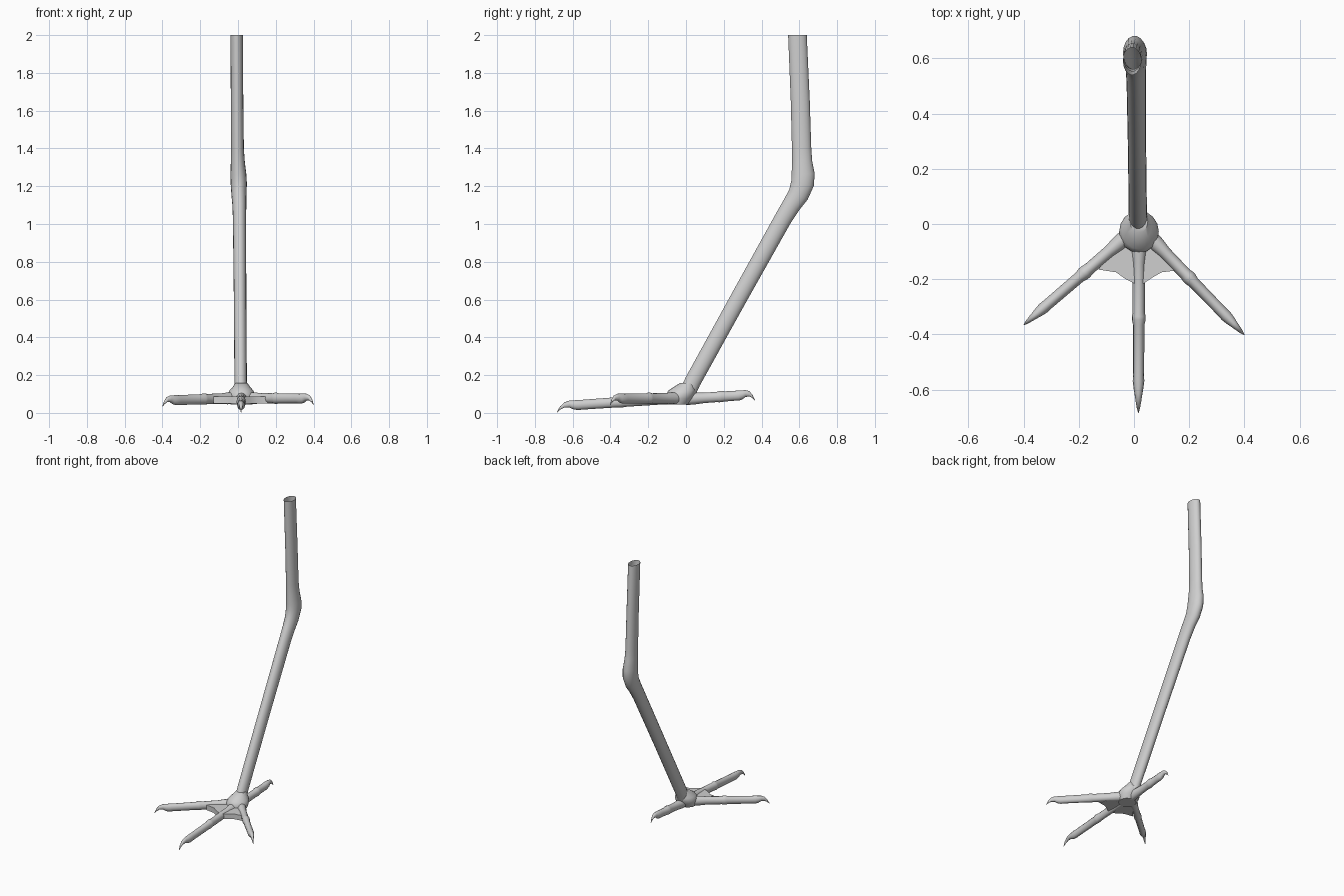
import bpy, bmesh, math
from mathutils import Vector

if "Cube" in bpy.data.objects:
    bpy.data.objects.remove(bpy.data.objects["Cube"])

skin = bpy.data.materials.new("light_grey")
skin.diffuse_color = (0.62, 0.62, 0.62, 1)
skin.use_nodes = True
skin.node_tree.nodes["Principled BSDF"].inputs["Base Color"].default_value = skin.diffuse_color


def finish(name, bm, angle=40):
    """Turn a bmesh into a smooth-shaded object."""
    bmesh.ops.recalc_face_normals(bm, faces=bm.faces)
    mesh = bpy.data.meshes.new(name)
    bm.to_mesh(mesh)
    bm.free()
    ob = bpy.data.objects.new(name, mesh)
    bpy.context.collection.objects.link(ob)
    mesh.materials.append(skin)
    bpy.ops.object.select_all(action='DESELECT')
    ob.select_set(True)
    bpy.context.view_layer.objects.active = ob
    bpy.ops.object.shade_smooth_by_angle(angle=math.radians(angle))
    return ob


def loft(name, rings, sides=14, cap_start=True, cap_end=True):
    """Skin elliptical rings given as (centre, side axis * r, up axis * r)."""
    bm = bmesh.new()
    loops = []
    for c, a, b in rings:
        loops.append([bm.verts.new(c + a * math.cos(t) + b * math.sin(t))
                      for t in (2 * math.pi * i / sides for i in range(sides))])
    for lo, hi in zip(loops, loops[1:]):
        for i in range(sides):
            j = (i + 1) % sides
            bm.faces.new((lo[i], lo[j], hi[j], hi[i]))
    if cap_start:
        bm.faces.new(loops[0][::-1])
    if cap_end:
        bm.faces.new(loops[-1])
    return finish(name, bm)


# Leg: shin, backward knee and open-topped thigh (x, y, z, half width, half depth)
path = [(0.016, 0.005, 0.10, .035, .044), (0.014, 0.035, 0.165, .033, .044),
        (0.011, 0.275, 0.60, .033, .045), (0.008, 0.515, 1.03, .035, .047),
        (0.007, 0.558, 1.10, .037, .050), (0.005, 0.595, 1.155, .040, .056),
        (0.004, 0.617, 1.215, .043, .062), (0.002, 0.620, 1.265, .042, .062),
        (-.001, 0.615, 1.33, .037, .054), (-.003, 0.612, 1.40, .034, .052),
        (-.005, 0.605, 1.65, .033, .051), (-.007, 0.590, 2.0, .033, .050)]
rings = []
for i, (x, y, z, rw, rd) in enumerate(path):
    p, q = path[max(i - 1, 0)], path[min(i + 1, len(path) - 1)]
    tangent = (Vector(q[:3]) - Vector(p[:3])).normalized()
    if i == len(path) - 1:
        tangent = Vector((0, 0, 1))
    side = Vector((1, 0, 0))
    rings.append((Vector((x, y, z)), side * rw, tangent.cross(side).normalized() * rd))
loft("leg", rings, 18, cap_end=False)

# Ankle: rounded hub where shin and toes meet (y, z, half width, half depth)
hub = [(-.045, .045, .058, .056), (-.035, .075, .070, .070), (-.028, .100, .072, .076),
       (-.020, .120, .062, .072), (-.008, .138, .046, .056), (.008, .158, .032, .040)]
loft("ankle", [(Vector((0.018, y, z)), Vector((a, 0, 0)), Vector((0, b, 0)))
               for y, z, a, b in hub], 16)


def toe(name, start, tip, z0, z1, joint, claw=0.095):
    """Straight toe with a knuckle ridge and a hooked claw."""
    run = Vector((tip[0] - start[0], tip[1] - start[1], 0))
    length = run.length
    d = run.normalized()
    side = Vector((-d.y, d.x, 0))
    k, c = joint * length, length - claw
    # distance, height offset, half width, half height
    profile = [(0, 0, .030, .032), (.05, 0, .028, .031), (.09, 0, .023, .028),
               (k - .022, 0, .022, .027), (k - .006, .001, .025, .030),
               (k + .006, .001, .025, .030), (k + .022, 0, .021, .027),
               (c - .02, 0, .020, .026), (c, 0, .021, .027),
               (c + .22 * claw, .002, .018, .024), (c + .42 * claw, .008, .014, .018),
               (c + .65 * claw, .005, .010, .014), (c + .85 * claw, -.010, .006, .009),
               (length, -.032, .001, .002)]
    rings = []
    for s, dz, rw, rh in profile:
        f = s / length
        centre = Vector((start[0], start[1], z0 + (z1 - z0) * f + dz)) + d * s
        rings.append((centre, side * rw, Vector((0, 0, rh))))
    loft(name, rings, 12)


toe("middle_toe", (0.018, -0.05), (0.016, -0.684), .078, .034, .46, .115)
toe("left_toe", (-0.02, -0.04), (-0.40, -0.366), .078, .065, .42)
toe("right_toe", (0.05, -0.04), (0.40, -0.402), .078, .075, .43)
toe("back_toe", (0.016, 0.0), (0.020, 0.365), .073, .098, .50, .085)

# Webbing: thin pads filling the gaps between the front toes
outline = [(-.03, -.04), (-.13, -.165), (-.065, -.175), (-.03, -.20), (0, -.215),
           (.036, -.215), (.065, -.195), (.10, -.175), (.155, -.168), (.07, -.04)]
bm = bmesh.new()
base = bm.faces.new([bm.verts.new((x, y, .050)) for x, y in outline])
ext = bmesh.ops.extrude_face_region(bm, geom=[base], use_keep_orig=True)
bmesh.ops.translate(bm, vec=(0, 0, .036),
                    verts=[g for g in ext["geom"] if isinstance(g, bmesh.types.BMVert)])
finish("toe_webbing", bm, 30)
